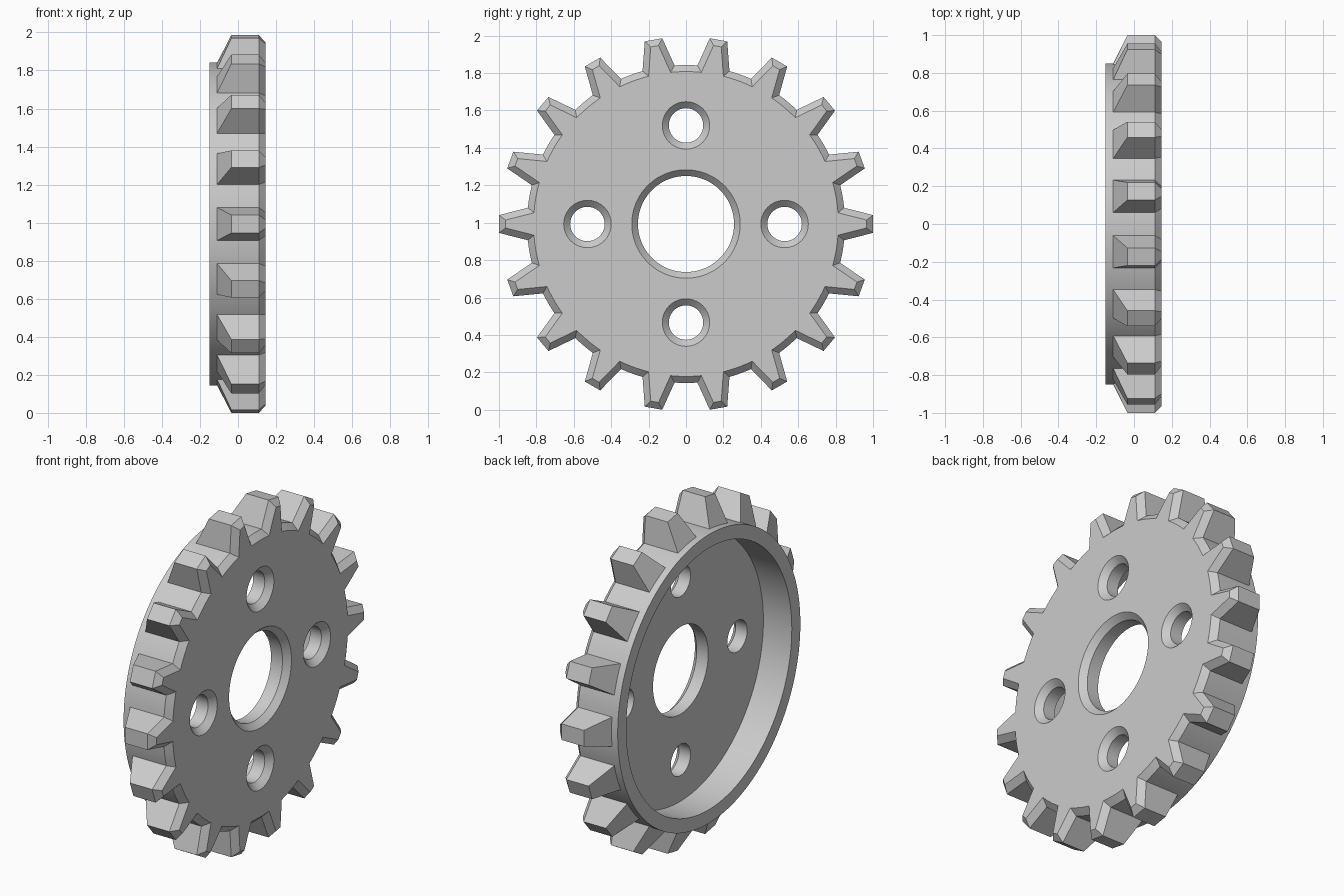
import bpy, bmesh
from math import sin, cos, pi, atan2, hypot
from mathutils import Matrix, Vector

if "Cube" in bpy.data.objects:
    bpy.data.objects.remove(bpy.data.objects["Cube"])

TEETH = 18
PITCH = 2 * pi / TEETH
CENTRE_Z = 0.993
FRONT, SHOULDER, TOOTH_BACK, TIP_BACK, RIM = 0.145, 0.11, -0.11, -0.035, -0.15
FLOOR = 0.035
ROOT_R, TIP_R, RECESS_R = 0.85, 1.0, 0.77
GAP_STEPS, BASE_STEPS = 5, 4

grey = bpy.data.materials.new("plain grey")
grey.use_nodes = True
grey.diffuse_color = (0.6, 0.6, 0.6, 1)
grey.node_tree.nodes["Principled BSDF"].inputs["Base Color"].default_value = (0.6, 0.6, 0.6, 1)


def make_object(name, bm):
    bmesh.ops.recalc_face_normals(bm, faces=bm.faces[:])
    mesh = bpy.data.meshes.new(name)
    bm.to_mesh(mesh)
    bm.free()
    mesh.materials.append(grey)
    obj = bpy.data.objects.new(name, mesh)
    bpy.context.collection.objects.link(obj)
    return obj


def polar(bm, x, r, a):
    return bm.verts.new((x, r * cos(a), CENTRE_Z + r * sin(a)))


def band(bm, first, second):
    n = len(first)
    for i in range(n):
        j = (i + 1) % n
        bm.faces.new((first[i], first[j], second[j], second[i]))


def toothed_ring(bm, x, root_r, root_half, tip_r, tip_half, root_back=None, tip_back=None):
    """One gear outline: tooth corners, then the arc across each gap."""
    ring = []
    ra, ta = atan2(root_half, root_r), atan2(tip_half, tip_r)
    rr, tr = root_r, hypot(tip_r, tip_half)
    xr = x if root_back is None else root_back
    xt = x if tip_back is None else tip_back
    for k in range(TEETH):
        a = k * PITCH
        ring += [polar(bm, xr, rr, a - ra), polar(bm, xt, tr, a - ta),
                 polar(bm, xt, tr, a + ta), polar(bm, xr, rr, a + ra)]
        gap = PITCH - 2 * ra
        ring += [polar(bm, xr, rr, a + ra + gap * i / GAP_STEPS) for i in range(1, GAP_STEPS)]
    return ring


# Gear body: bevelled front outline, tooth flanks and sloped tooth backs
bm = bmesh.new()
face_ring = toothed_ring(bm, FRONT, 0.815, 0.06, 0.965, 0.021)
edge_ring = toothed_ring(bm, SHOULDER, ROOT_R, 0.0875, TIP_R, 0.0475)
back_ring = toothed_ring(bm, 0, ROOT_R, 0.0875, TIP_R, 0.0475, TOOTH_BACK, TIP_BACK)
bm.faces.new(face_ring)
band(bm, face_ring, edge_ring)
band(bm, edge_ring, back_ring)

# Round ring behind the teeth
base_ring = []
per_tooth = 3 + GAP_STEPS
half = atan2(0.0875, ROOT_R)
for k in range(TEETH):
    corners = back_ring[k * per_tooth:k * per_tooth + 4]
    under = [polar(bm, TOOTH_BACK, ROOT_R, k * PITCH - half + 2 * half * i / BASE_STEPS)
             for i in range(1, BASE_STEPS)]
    bm.faces.new(corners + under[::-1])
    base_ring += [corners[0]] + under + back_ring[k * per_tooth + 3:(k + 1) * per_tooth]

# Rim and recess
previous = base_ring
for x, r in ((RIM, ROOT_R), (RIM, RECESS_R), (FLOOR, RECESS_R)):
    ring = [polar(bm, x, r, atan2(v.co.z - CENTRE_Z, v.co.y)) for v in base_ring]
    band(bm, previous, ring)
    previous = ring
bm.faces.new(previous)
gear = make_object("gear_wheel", bm)


# Countersunk holes: one bore and four bolt holes
def hole(bm, y, z, radius, sink, steps):
    rings = []
    for x, r in ((-0.1, radius), (FRONT - 0.035, radius), (FRONT, sink), (FRONT + 0.03, sink + 0.03)):
        rings.append([bm.verts.new((x, y + r * cos(2 * pi * i / steps), z + r * sin(2 * pi * i / steps)))
                      for i in range(steps)])
    for a, b in zip(rings, rings[1:]):
        band(bm, a, b)
    bm.faces.new(rings[0])
    bm.faces.new(rings[-1])


bm = bmesh.new()
hole(bm, 0, CENTRE_Z, 0.257, 0.29, 72)
for k in range(4):
    a = k * pi / 2
    hole(bm, 0.527 * cos(a), CENTRE_Z + 0.527 * sin(a), 0.092, 0.127, 40)
cutter = make_object("hole_cutter", bm)
cutter.hide_render = True

cut = gear.modifiers.new("holes", "BOOLEAN")
cut.operation = "DIFFERENCE"
cut.solver = "EXACT"
cut.object = cutter
bpy.ops.object.select_all(action="DESELECT")
gear.select_set(True)
bpy.context.view_layer.objects.active = gear
bpy.ops.object.modifier_apply(modifier=cut.name)
bpy.data.objects.remove(cutter)
bpy.ops.object.shade_smooth_by_angle(angle=0.45)
